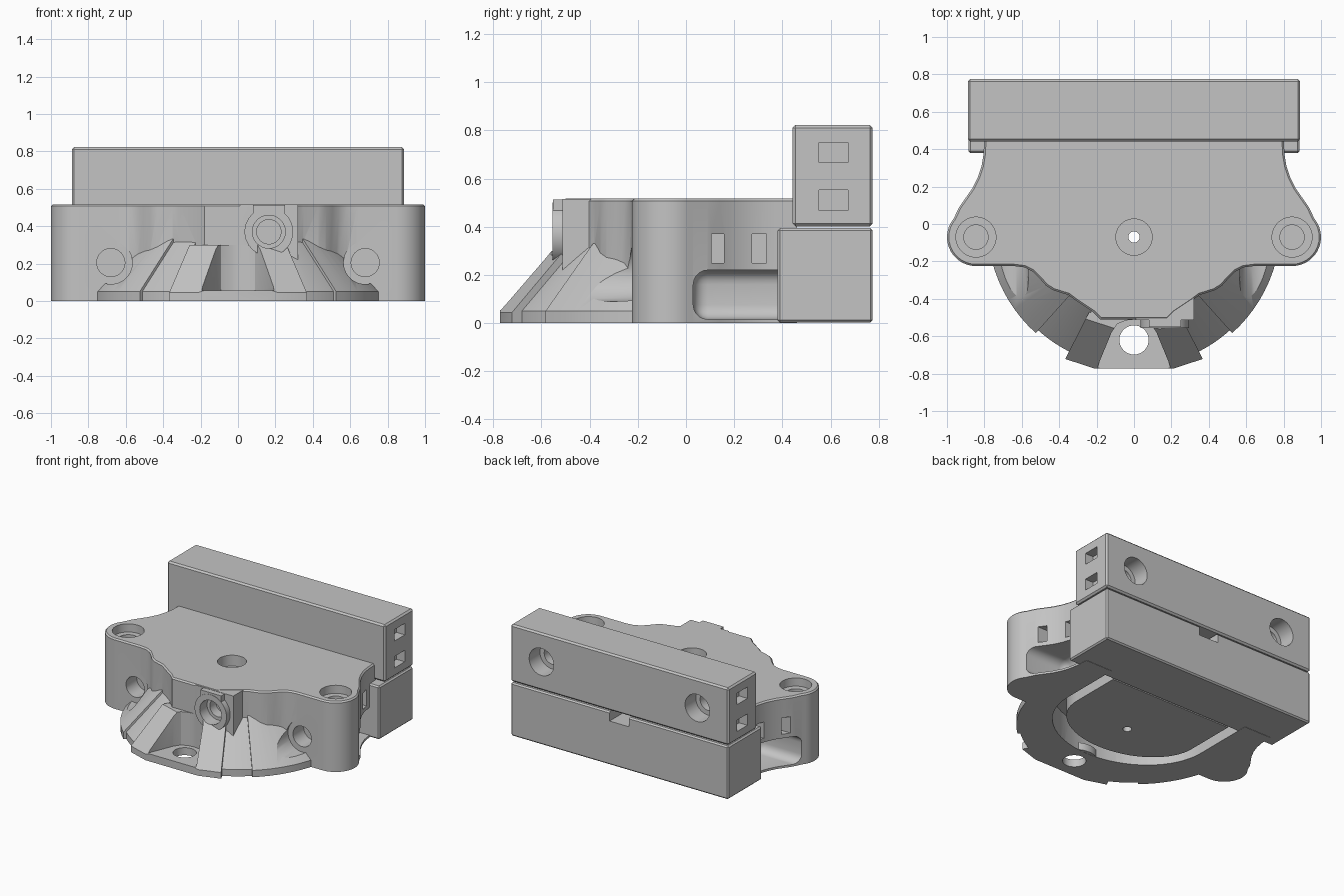
import bpy, bmesh
from math import sin, cos, radians, pi
from mathutils import Matrix

if "Cube" in bpy.data.objects:
    bpy.data.objects.remove(bpy.data.objects["Cube"])

grey = bpy.data.materials.new("plain grey")
grey.use_nodes = True
grey.diffuse_color = (0.55, 0.55, 0.55, 1)
grey.node_tree.nodes["Principled BSDF"].inputs["Base Color"].default_value = grey.diffuse_color


def finish(name, bm):
    bmesh.ops.recalc_face_normals(bm, faces=bm.faces)
    mesh = bpy.data.meshes.new(name)
    bm.to_mesh(mesh)
    bm.free()
    mesh.materials.append(grey)
    ob = bpy.data.objects.new(name, mesh)
    bpy.context.collection.objects.link(ob)
    return ob


def box(name, x, y, z, bevel=0, segments=1):
    bm = bmesh.new()
    bmesh.ops.create_cube(bm, size=1)
    for v in bm.verts:
        v.co = [lo + (c + 0.5) * (hi - lo) for c, (lo, hi) in zip(v.co, (x, y, z))]
    if bevel:
        bmesh.ops.bevel(bm, geom=bm.edges[:], offset=bevel, segments=segments, profile=0.5, affect='EDGES')
    return finish(name, bm)


def prism(name, points, z0, z1, bevel=0):
    bm = bmesh.new()
    face = bm.faces.new([bm.verts.new((x, y, z0)) for x, y in points])
    top = bmesh.ops.extrude_face_region(bm, geom=[face])["geom"]
    bmesh.ops.translate(bm, vec=(0, 0, z1 - z0), verts=[g for g in top if isinstance(g, bmesh.types.BMVert)])
    if bevel:
        rim = [e for e in bm.edges if all(v.co.z > z1 - 0.001 for v in e.verts)]
        bmesh.ops.bevel(bm, geom=rim, offset=bevel, segments=1, affect='EDGES')
    return finish(name, bm)


def rod(name, r, centre, depth, axis='Z'):
    bm = bmesh.new()
    bmesh.ops.create_cone(bm, cap_ends=True, segments=40, radius1=r, radius2=r, depth=depth)
    turn = Matrix.Rotation(radians(90 if axis == 'Y' else 0), 4, 'X')
    bm.transform(Matrix.Translation(centre) @ turn)
    return finish(name, bm)


def sector(name, profile, start, end, steps):
    # Ring segment, angles measured from the front
    bm = bmesh.new()
    a = radians(start)
    face = bm.faces.new([bm.verts.new((r * sin(a), -r * cos(a), z)) for r, z in profile])
    bmesh.ops.spin(bm, geom=[face] + face.edges[:] + face.verts[:], cent=(0, 0, 0),
                   axis=(0, 0, 1), angle=radians(end - start), steps=steps)
    return finish(name, bm)


def combine(target, other, operation):
    mod = target.modifiers.new("cut", 'BOOLEAN')
    mod.operation, mod.solver, mod.object = operation, 'EXACT', other
    bpy.context.view_layer.update()
    result = target.evaluated_get(bpy.context.evaluated_depsgraph_get())
    mesh = bpy.data.meshes.new_from_object(result)
    target.modifiers.clear()
    target.data = mesh
    bpy.data.objects.remove(other)


def cut(target, other):
    combine(target, other, 'DIFFERENCE')


def add(target, other):
    combine(target, other, 'UNION')


def mirrored(half):
    return half + [(-x, y) for x, y in reversed(half) if x > 0.001]


def round_front(a, b, back):
    arc = [(a * cos(pi * i / 32), -b * sin(pi * i / 32)) for i in range(33)]
    return [(a, back)] + arc + [(-a, back)]


# Main plate with two ears
flank = [(0.8, 0.46), (0.805, 0.37), (0.815, 0.31), (0.835, 0.25), (0.865, 0.19), (0.9, 0.14), (0.935, 0.09)]
ear = [(0.845 + 0.155 * cos(radians(t)), -0.07 + 0.155 * sin(radians(t))) for t in range(40, -91, -10)]
shoulder = [(0.64, -0.225), (0.585, -0.232), (0.54, -0.255), (0.505, -0.29), (0.47, -0.33),
            (0.43, -0.355), (0.35, -0.38), (0.31, -0.41), (0.22, -0.47), (0.18, -0.51), (0, -0.51)]
body = prism("body", mirrored(flank + ear + shoulder), 0, 0.517, 0.01)
add(body, box("front_step", (0.01, 0.32), (-0.512, -0.3), (0.1, 0.515)))

# Flared skirt in radial panels
for side in (-1, 1):
    for start, end, r, inner in ((26, 43, 0.765, 0.5), (42, 84, 0.785, 0.52)):
        profile = [(0.35, 0), (r, 0), (r, 0.05), (inner, 0.33), (0.35, 0.33)]
        add(body, sector("skirt_panel", profile, side * start, side * end, 10))
nose = sector("nose", [(0.35, 0), (0.81, 0), (0.81, 0.045), (0.57, 0.3), (0.35, 0.3)], -27, 27, 3)
cut(nose, box("nose_trim", (-1, 1), (-1, -0.772), (-1, 1)))
add(body, nose)

# Bolt bay in the nose, open to the front
bay = [(0.205, -0.85), (0.19, -0.75), (0.12, -0.58), (0.09, -0.535), (0.04, -0.515), (0, -0.511)]
cut(body, prism("bay_cutter", mirrored(bay), 0.055, 0.6))

# Underside channel around a central tongue
cut(body, prism("channel_cutter", round_front(0.58, 0.49, 0.47), -0.1, 0.2))
add(body, prism("tongue", round_front(0.5, 0.37, 0.379), 0.002, 0.3))
add(body, rod("bolt_boss", 0.15, (0, -0.615, 0.028), 0.054))
cut(body, rod("bolt_hole", 0.078, (0, -0.62, 0), 0.3))

# Rounded coves in the flanks, above a thin floor
for side in (-1, 1):
    xs = sorted((side * 0.62, side * 1.2))
    cut(body, box("cove_cutter", xs, (0.03, 0.7), (0.016, 0.22), 0.06, 5))

# Tube socket on the front
add(body, box("socket_block", (0.08, 0.25), (-0.552, -0.4), (0.37, 0.513)))
add(body, rod("socket", 0.13, (0.165, -0.445, 0.37), 0.22, 'Y'))
cut(body, rod("socket_bore", 0.088, (0.165, -0.53, 0.37), 0.12, 'Y'))
cut(body, rod("socket_core", 0.065, (0.165, -0.48, 0.37), 0.16, 'Y'))

# Centre screw hole
cut(body, rod("centre_counterbore", 0.097, (0, -0.07, 0.517), 0.16))
cut(body, rod("centre_hole", 0.03, (0, -0.07, 0.2), 1))

for side in (-1, 1):
    # Ear sockets
    cut(body, rod("ear_counterbore", 0.107, (side * 0.845, -0.07, 0.517), 0.12))
    cut(body, rod("ear_hole", 0.065, (side * 0.845, -0.07, 0.45), 0.1))
    # Front screw pockets
    cut(body, rod("pocket", 0.115, (side * 0.68, -0.575, 0.205), 0.7, 'Y'))
    cut(body, rod("pocket_hole", 0.075, (side * 0.68, -0.2, 0.205), 0.2, 'Y'))
    # Nut slots in the flanks
    for y0, y1 in ((0.105, 0.157), (0.275, 0.335)):
        xs = sorted((side * 0.74, side * 1.1))
        cut(body, box("slot", xs, (y0, y1), (0.25, 0.37)))

# Two clamp bars along the back
lower = box("lower_bar", (-0.885, 0.885), (0.38, 0.775), (0.002, 0.394), 0.01)
cut(lower, box("notch", (-0.08, 0.08), (0.6, 0.9), (0.325, 0.5)))
upper = box("upper_bar", (-0.888, 0.888), (0.442, 0.775), (0.402, 0.822), 0.012)
for side in (-1, 1):
    cut(upper, rod("bar_counterbore", 0.1, (side * 0.635, 0.75, 0.612), 0.2, 'Y'))
    cut(upper, rod("bar_hole", 0.065, (side * 0.635, 0.65, 0.612), 0.2, 'Y'))
    for z in (0.51, 0.708):
        xs = sorted((side * 0.82, side * 1))
        cut(upper, box("bar_slot", xs, (0.553, 0.672), (z - 0.042, z + 0.042)))

# Smooth the curved walls, keep edges crisp
for ob in (body, lower, upper):
    bpy.ops.object.select_all(action='DESELECT')
    ob.select_set(True)
    bpy.context.view_layer.objects.active = ob
    bpy.ops.object.shade_smooth_by_angle(angle=radians(28))
